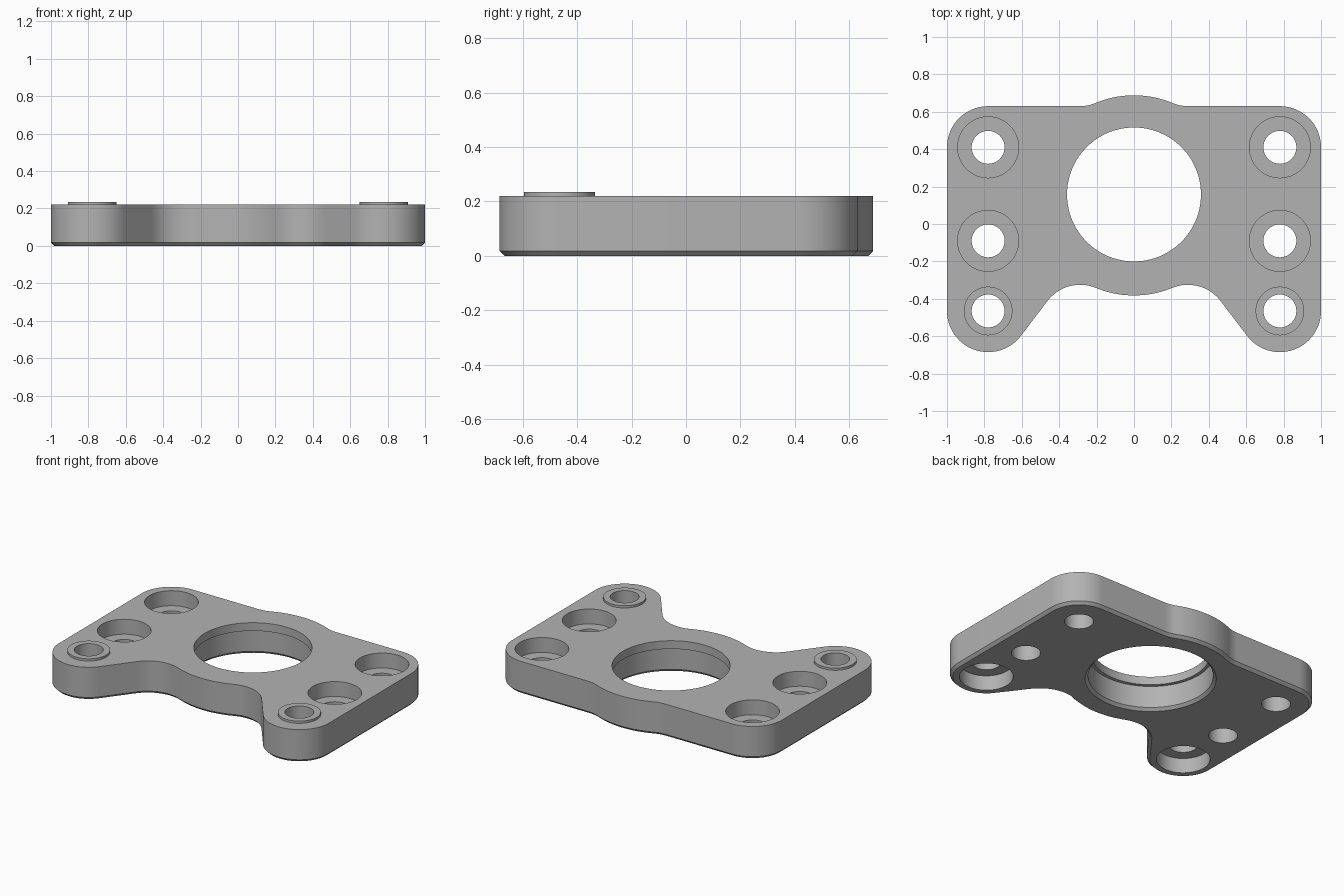
import bpy, bmesh
from math import sin, cos, pi, radians, sqrt, atan2, degrees, hypot, acos

cube = bpy.data.objects.get("Cube")
if cube:
    bpy.data.objects.remove(cube, do_unlink=True)

grey = bpy.data.materials.new("satin_grey")
grey.use_nodes = True
colour = (0.45, 0.45, 0.45, 1)
grey.diffuse_color = colour
grey.node_tree.nodes["Principled BSDF"].inputs["Base Color"].default_value = colour

TOP, CHAMFER = 0.22, 0.018
R = 0.22                      # corner, leg and fillet radius
HUB_Y, HUB_R = 0.153, 0.535   # bulge around the main bore
COL_X, BACK_Y, MID_Y, LEG_Y = 0.78, 0.41, -0.09, -0.465


def new_object(name, bm):
    bmesh.ops.recalc_face_normals(bm, faces=bm.faces)
    mesh = bpy.data.meshes.new(name)
    bm.to_mesh(mesh)
    bm.free()
    mesh.materials.append(grey)
    ob = bpy.data.objects.new(name, mesh)
    bpy.context.collection.objects.link(ob)
    return ob


def stack(bm, loops):
    """Skin closed rings of points and cap both ends."""
    rings = [[bm.verts.new(p) for p in loop] for loop in loops]
    n = len(rings[0])
    for low, high in zip(rings, rings[1:]):
        for i in range(n):
            j = (i + 1) % n
            bm.faces.new((low[i], low[j], high[j], high[i]))
    bm.faces.new(rings[0][::-1])
    bm.faces.new(rings[-1])


def turned(name, x, y, profile, sides=80):
    """Solid of revolution from (radius, height) pairs."""
    bm = bmesh.new()
    stack(bm, [[(x + r * cos(2 * pi * i / sides), y + r * sin(2 * pi * i / sides), z)
                for i in range(sides)] for r, z in profile])
    return new_object(name, bm)


def arc(cx, cy, r, a, b, steps):
    angles = [radians(a + (b - a) * i / steps) for i in range(steps + 1)]
    return [(cx + r * cos(t), cy + r * sin(t)) for t in angles]


def outline(inset):
    """Plate outline of tangent arcs, shrunk by inset."""
    out, hollow, hub = R - inset, R + inset, HUB_R - inset
    front_y, back_y = -0.545, BACK_Y + 2 * R
    front_x = sqrt((HUB_R + R) ** 2 - (front_y - HUB_Y) ** 2)
    back_x = sqrt((HUB_R + R) ** 2 - (back_y - HUB_Y) ** 2)
    front_a = degrees(atan2(front_y - HUB_Y, front_x))
    back_a = degrees(atan2(back_y - HUB_Y, back_x))
    # Inner tangent between the leg end and the front fillet
    dx, dy = COL_X - front_x, LEG_Y - front_y
    tangent = degrees(atan2(dy, dx) + acos(2 * R / hypot(dx, dy)))
    half = arc(0, HUB_Y, hub, -90, front_a, 10)
    half += arc(front_x, front_y, hollow, front_a + 180, tangent, 16)
    half += arc(COL_X, LEG_Y, out, tangent + 180, 360, 28)
    half += arc(COL_X, BACK_Y, out, 0, 90, 20)
    half += arc(back_x, back_y, hollow, -90, back_a - 180, 8)
    half += arc(0, HUB_Y, hub, back_a, 90, 10)
    pts = half + [(-x, y) for x, y in half[-2:0:-1]]
    return [p for i, p in enumerate(pts)
            if hypot(p[0] - pts[i - 1][0], p[1] - pts[i - 1][1]) > 1e-4]


# Plate with a chamfered underside
bm = bmesh.new()
edge, foot = outline(0), outline(CHAMFER)
stack(bm, [[(x, y, z) for x, y in loop]
           for loop, z in ((foot, 0), (edge, CHAMFER), (edge, TOP))])
plate = new_object("mounting_plate", bm)

# Raised bosses on the legs, and tools for the bores
tools = []
for side in (-1, 1):
    x = side * COL_X
    tools.append(("UNION", turned("leg_boss", x, LEG_Y, [(0.13, 0.17), (0.13, 0.235)])))
for side in (-1, 1):
    x = side * COL_X
    for y in (BACK_Y, MID_Y):
        tools.append(("DIFFERENCE", turned("bolt_bore", x, y,
                      [(0.088, -0.1), (0.088, 0.12), (0.163, 0.12), (0.163, 0.4)])))
    tools.append(("DIFFERENCE", turned("leg_bore", x, LEG_Y,
                  [(0.163, -0.1), (0.163, 0.1), (0.088, 0.1), (0.088, 0.4)])))
tools.append(("DIFFERENCE", turned("main_bore", 0, 0.158,
              [(0.398, -0.1), (0.398, 0), (0.38, CHAMFER), (0.38, 0.165),
               (0.358, 0.165), (0.358, 0.4)], 128)))

bpy.ops.object.select_all(action="DESELECT")
bpy.context.view_layer.objects.active = plate
plate.select_set(True)
for operation, tool in tools:
    mod = plate.modifiers.new(tool.name, "BOOLEAN")
    mod.operation, mod.solver, mod.object = operation, "EXACT", tool
    bpy.ops.object.modifier_apply(modifier=mod.name)
    bpy.data.objects.remove(tool, do_unlink=True)

bpy.ops.object.shade_smooth_by_angle(angle=radians(30))
